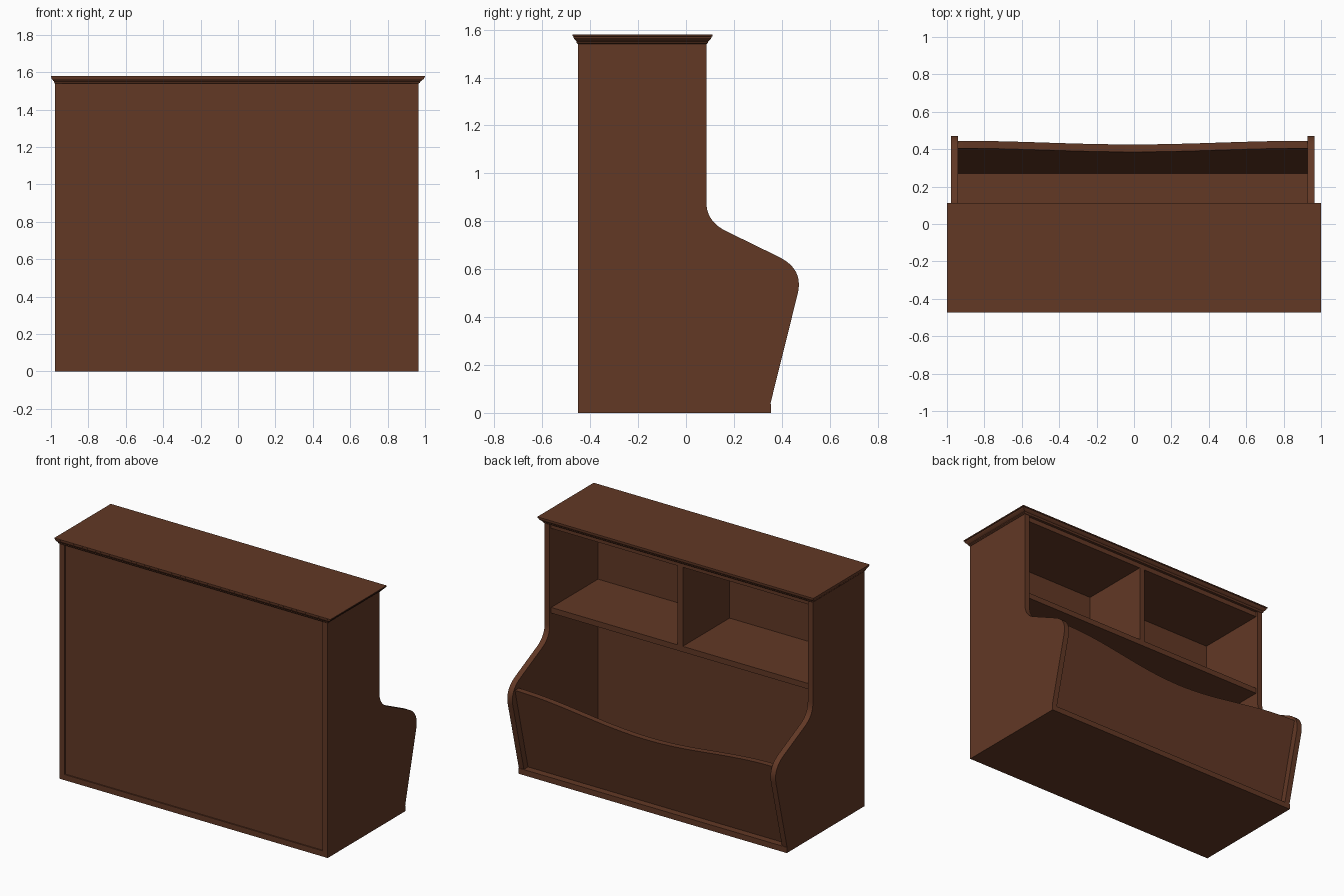
import bpy
import bmesh
import math
from mathutils import Vector

default_cube = bpy.data.objects.get("Cube")
if default_cube:
    bpy.data.objects.remove(default_cube, do_unlink=True)

# One brown wood colour
WOOD = (0.122, 0.0395, 0.0185, 1.0)
wood = bpy.data.materials.new("brown_wood")
wood.use_nodes = True
wood.diffuse_color = WOOD
wood.node_tree.nodes["Principled BSDF"].inputs["Base Color"].default_value = WOOD

# Shared dimensions
MIDDLE = -0.007
HALF = 0.972
BOARD = 0.037
INNER = HALF - BOARD
BACK = -0.45
UPPER_FRONT = 0.085
BASE_TOP = 0.037
BODY_TOP = 1.545
SHELF_TOP = 0.99
SHELF_FRONT = UPPER_FRONT - 0.015
BACK_INSIDE = -0.415


def finish(name, bm, smooth=False):
    bmesh.ops.recalc_face_normals(bm, faces=bm.faces)
    mesh = bpy.data.meshes.new(name)
    bm.to_mesh(mesh)
    bm.free()
    mesh.materials.append(wood)
    obj = bpy.data.objects.new(name, mesh)
    bpy.context.collection.objects.link(obj)
    if smooth:
        bpy.ops.object.select_all(action="DESELECT")
        bpy.context.view_layer.objects.active = obj
        obj.select_set(True)
        bpy.ops.object.shade_smooth_by_angle(angle=math.radians(30))
    return obj


def box(name, xs, ys, zs):
    bm = bmesh.new()
    bmesh.ops.create_cube(bm, size=1)
    for vert in bm.verts:
        for axis, (low, high) in enumerate((xs, ys, zs)):
            vert.co[axis] = low if vert.co[axis] < 0 else high
    return finish(name, bm)


def loft(name, rings, smooth=False):
    """Skin closed rings of points and cap both ends."""
    bm = bmesh.new()
    loops = [[bm.verts.new(point) for point in ring] for ring in rings]
    for first, second in zip(loops, loops[1:]):
        for i in range(len(first)):
            j = (i + 1) % len(first)
            bm.faces.new((first[i], first[j], second[j], second[i]))
    bm.faces.new(loops[0])
    bm.faces.new(loops[-1])
    return finish(name, bm, smooth)


def curve(start, control, end, steps=10):
    a, b, c = Vector(start), Vector(control), Vector(end)
    return [a.lerp(b, i / steps).lerp(b.lerp(c, i / steps), i / steps)
            for i in range(steps + 1)]


# Curved side panels
outline = [(BACK, BASE_TOP), (BACK, BODY_TOP), (UPPER_FRONT, BODY_TOP)]
outline += curve((UPPER_FRONT, 0.88), (UPPER_FRONT, 0.80), (0.165, 0.76))
outline += curve((0.39, 0.65), (0.49, 0.60), (0.467, 0.50))
outline.append((0.352, BASE_TOP))
for name, side in (("left_side_panel", 1), ("right_side_panel", -1)):
    loft(name, [[(MIDDLE + side * x, y, z) for y, z in outline]
                for x in (INNER, HALF)], smooth=True)

# Base, back, shelf, divider and top board
inside = (MIDDLE - INNER, MIDDLE + INNER)
box("base_board", (MIDDLE - HALF, MIDDLE + HALF), (BACK, 0.355), (0, BASE_TOP))
box("back_panel", inside, (BACK + 0.008, BACK_INSIDE), (BASE_TOP, BODY_TOP))
box("shelf", inside, (BACK_INSIDE, SHELF_FRONT), (SHELF_TOP - BOARD, SHELF_TOP))
box("top_board", inside, (BACK_INSIDE, SHELF_FRONT), (BODY_TOP - BOARD, BODY_TOP))
box("shelf_divider", (MIDDLE - BOARD / 2, MIDDLE + BOARD / 2),
    (BACK_INSIDE, SHELF_FRONT), (SHELF_TOP, BODY_TOP - BOARD))

# Leaning bin panel with a dipped top edge
LEAN = 0.244
STEPS = 32
sections = []
for i in range(STEPS + 1):
    t = i / STEPS
    top = 0.59 - 0.08 * (1 - math.cos(math.tau * t)) / 2
    x = inside[0] + (inside[1] - inside[0]) * t
    shift = LEAN * (top - BASE_TOP)
    sections.append([(x, 0.27, BASE_TOP), (x, 0.31, BASE_TOP),
                     (x, 0.31 + shift, top), (x, 0.27 + shift, top)])
loft("bin_front_panel", sections, smooth=True)

# Flared crown moulding: (flare, height) steps
crown = [(0, 1.54), (0.2, 1.545), (0.25, 1.551), (0.5, 1.556),
         (0.8, 1.565), (0.85, 1.571), (1, 1.573), (1, 1.58)]
rings = []
for flare, z in crown:
    west, east = -0.979 - 0.021 * flare, 0.967 + 0.033 * flare
    south, north = BACK - 0.002 - 0.021 * flare, UPPER_FRONT + 0.002 + 0.024 * flare
    rings.append([(west, south, z), (east, south, z), (east, north, z), (west, north, z)])
loft("crown_moulding", rings)
